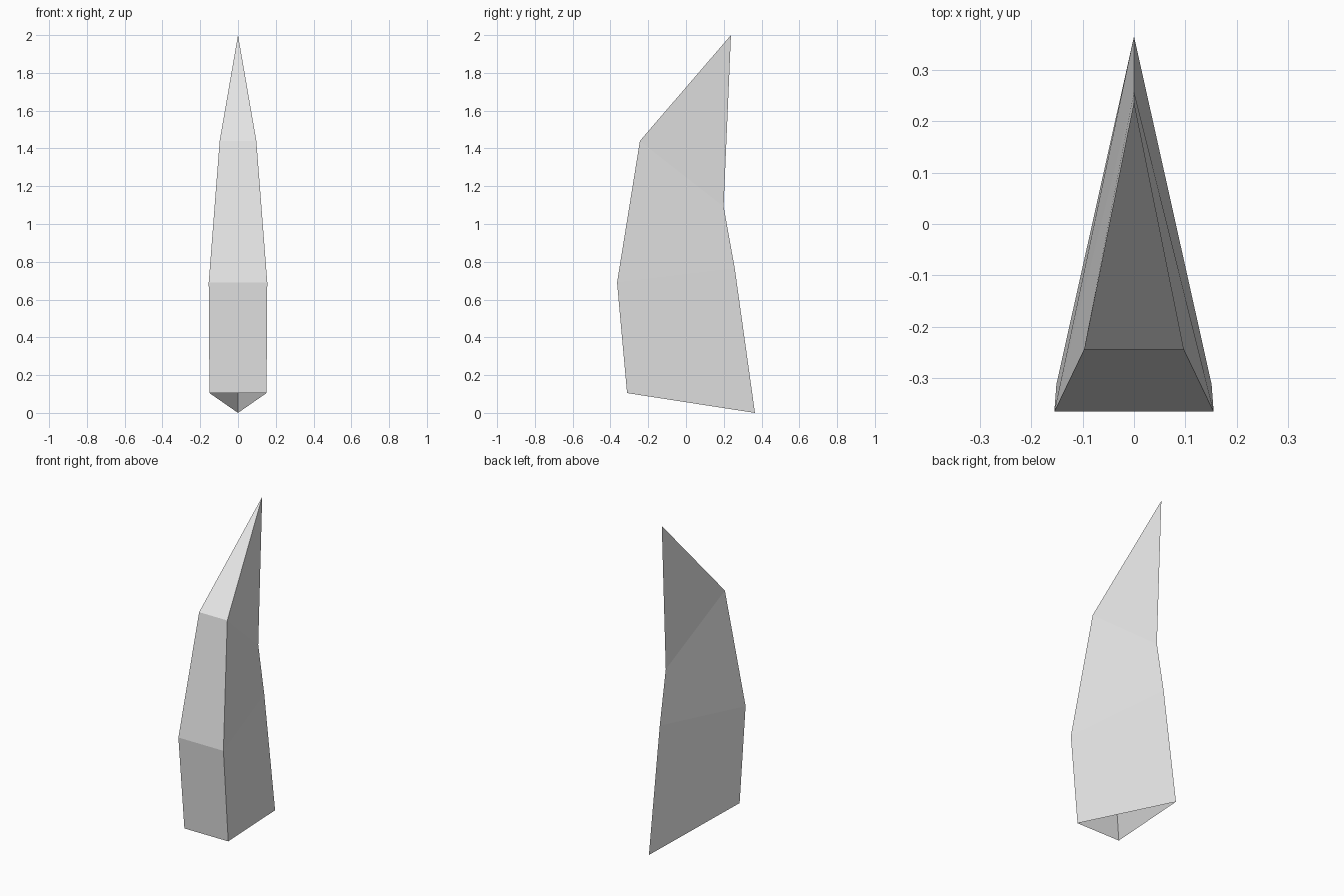
import bpy
import bmesh

cube = bpy.data.objects.get("Cube")
if cube:
    bpy.data.objects.remove(cube, do_unlink=True)

# Single grey material
grey = bpy.data.materials.new("light grey")
grey.use_nodes = True
colour = (0.8, 0.8, 0.8, 1.0)
grey.diffuse_color = colour
grey.node_tree.nodes["Principled BSDF"].inputs["Base Color"].default_value = colour

# Triangular rings: half width, front y, front z, ridge y, ridge z
RINGS = [
    (0.151, -0.312, 0.105, 0.365, 0.0),
    (0.155, -0.365, 0.69, 0.258, 0.765),
    (0.097, -0.244, 1.44, 0.199, 1.093),
]
TIP = (0.0, 0.238, 2.0)

# Hollow curved spike, open at the bottom
bm = bmesh.new()
rings = []
for w, fy, fz, ry, rz in RINGS:
    rings.append([bm.verts.new(p) for p in ((-w, fy, fz), (w, fy, fz), (0, ry, rz))])
tip = bm.verts.new(TIP)

for i in range(3):
    j = (i + 1) % 3
    for low, high in zip(rings, rings[1:]):
        bm.faces.new((low[i], low[j], high[j], high[i]))
    bm.faces.new((rings[-1][i], rings[-1][j], tip))

mesh = bpy.data.meshes.new("curved_spike")
bm.to_mesh(mesh)
bm.free()
mesh.materials.append(grey)
spike = bpy.data.objects.new("curved_spike", mesh)
bpy.context.collection.objects.link(spike)
